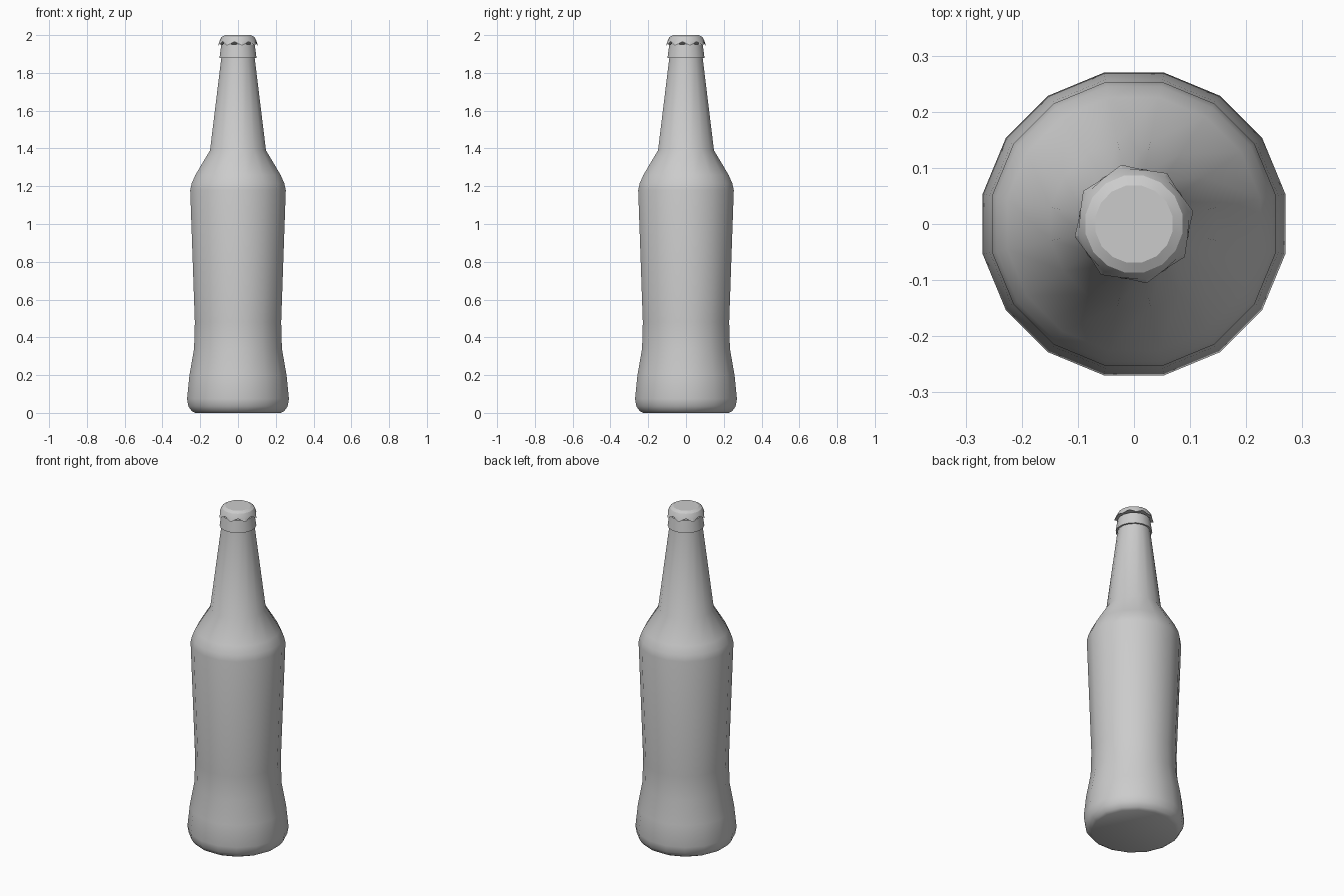
import bpy, bmesh, math

cube = bpy.data.objects.get("Cube")
if cube:
    bpy.data.objects.remove(cube)

SIDES = 16
STEP = math.tau / SIDES

grey = bpy.data.materials.new("plain grey")
grey.use_nodes = True
colour = (0.6, 0.6, 0.6, 1)
grey.diffuse_color = colour
grey.node_tree.nodes["Principled BSDF"].inputs["Base Color"].default_value = colour


def lathe(name, profile, turn, angle):
    """Stack rings of (radius, z) pairs; a ring may alternate between two pairs."""
    bm = bmesh.new()
    rings = []
    for level in profile:
        pairs = level if isinstance(level[0], tuple) else (level, level)
        ring = []
        for i in range(SIDES):
            r, z = pairs[i % 2]
            a = turn + i * STEP
            ring.append(bm.verts.new((r * math.cos(a), r * math.sin(a), z)))
        rings.append(ring)
    for low, high in zip(rings, rings[1:]):
        for i in range(SIDES):
            j = (i + 1) % SIDES
            bm.faces.new((low[i], low[j], high[j], high[i]))
    bm.faces.new(rings[0][::-1])
    bm.faces.new(rings[-1])
    mesh = bpy.data.meshes.new(name)
    bm.to_mesh(mesh)
    bm.free()
    mesh.materials.append(grey)
    obj = bpy.data.objects.new(name, mesh)
    bpy.context.collection.objects.link(obj)
    bpy.ops.object.select_all(action="DESELECT")
    obj.select_set(True)
    bpy.context.view_layer.objects.active = obj
    bpy.ops.object.shade_smooth_by_angle(angle=math.radians(angle))
    return obj


# Glass body: foot, waist, shoulder, neck and lip collar
lathe("bottle_body", [
    (0.232, 0), (0.25, 0.01), (0.268, 0.035), (0.275, 0.075), (0.262, 0.2),
    (0.237, 0.34), (0.233, 0.48), (0.258, 1.18), (0.25, 1.215), (0.23, 1.26),
    (0.151, 1.39), (0.09, 1.88), (0.1, 1.88), (0.09, 1.95),
], STEP / 2, 40)

# Crown cap: crimped skirt, rounded crown and flat top
lathe("crown_cap", [
    ((0.108, 1.945), (0.098, 1.965)),
    ((0.1, 1.967), (0.098, 1.972)),
    (0.088, 1.99), (0.07, 2.0),
], math.radians(12), 28)
